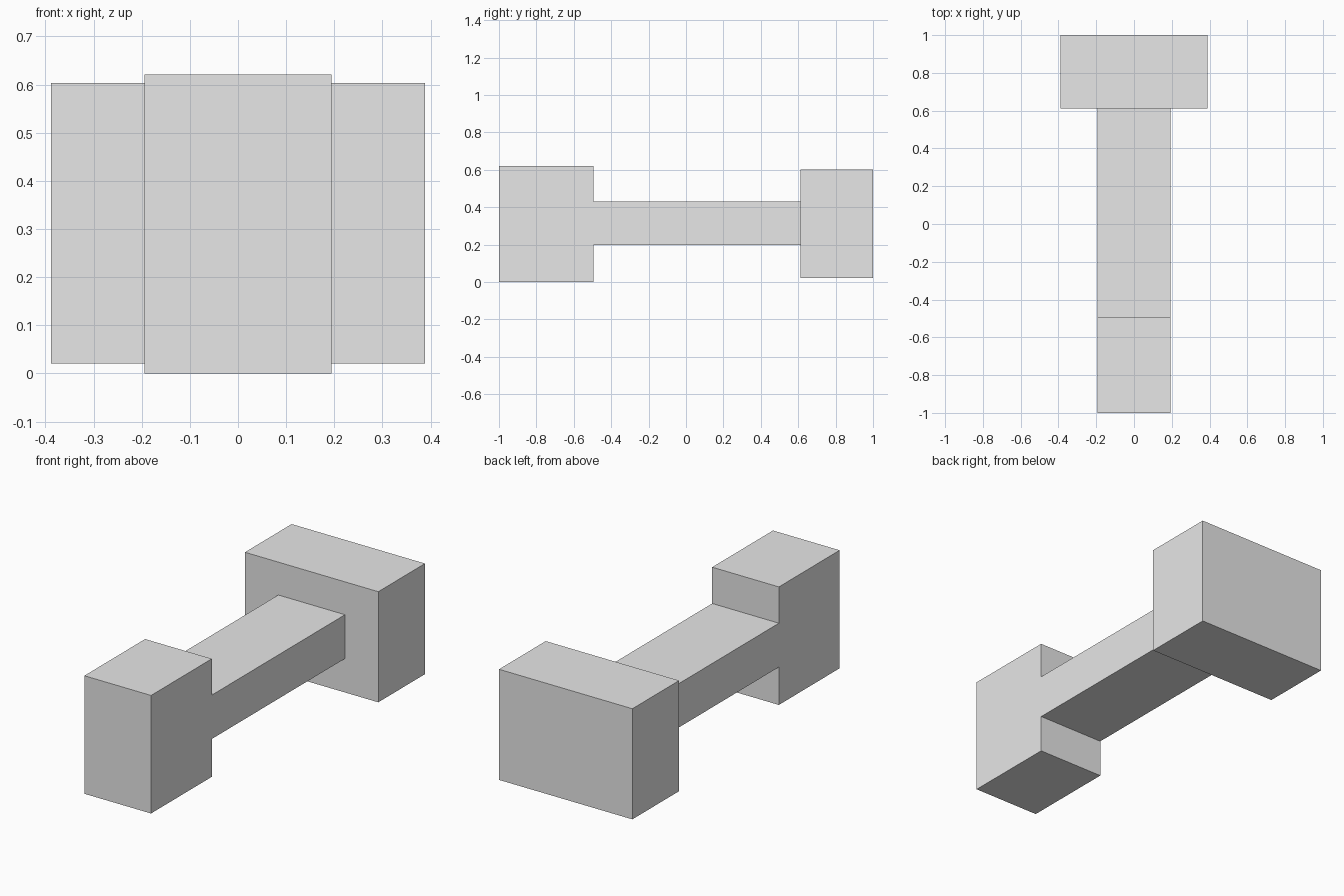
import bpy

cube = bpy.data.objects.get("Cube")
if cube:
    bpy.data.objects.remove(cube, do_unlink=True)

# Plain grey for every part
grey = bpy.data.materials.new("light_grey")
grey.use_nodes = True
colour = (0.8, 0.8, 0.8, 1)
grey.diffuse_color = colour
grey.node_tree.nodes["Principled BSDF"].inputs["Base Color"].default_value = colour


def box(name, half_width, y_range, z_range):
    """Flat-faced box centred on x, spanning the given y and z ranges."""
    (y0, y1), (z0, z1) = y_range, z_range
    bpy.ops.mesh.primitive_cube_add(size=1, location=(0, (y0 + y1) / 2, (z0 + z1) / 2))
    ob = bpy.context.object
    ob.name = name
    ob.scale = (2 * half_width, y1 - y0, z1 - z0)
    bpy.ops.object.transform_apply(location=False, rotation=False, scale=True)
    ob.data.materials.append(grey)
    return ob


block_back = -0.495
plate_front = 0.612
narrow = 0.194

# Tall narrow block at the front
box("front_block", narrow, (-1, block_back), (0, 0.621))
# Bar joining the two ends
box("connecting_bar", narrow, (block_back, plate_front), (0.199, 0.43))
# Wide block at the back
box("back_block", 2 * narrow, (plate_front, 1), (0.021, 0.603))
